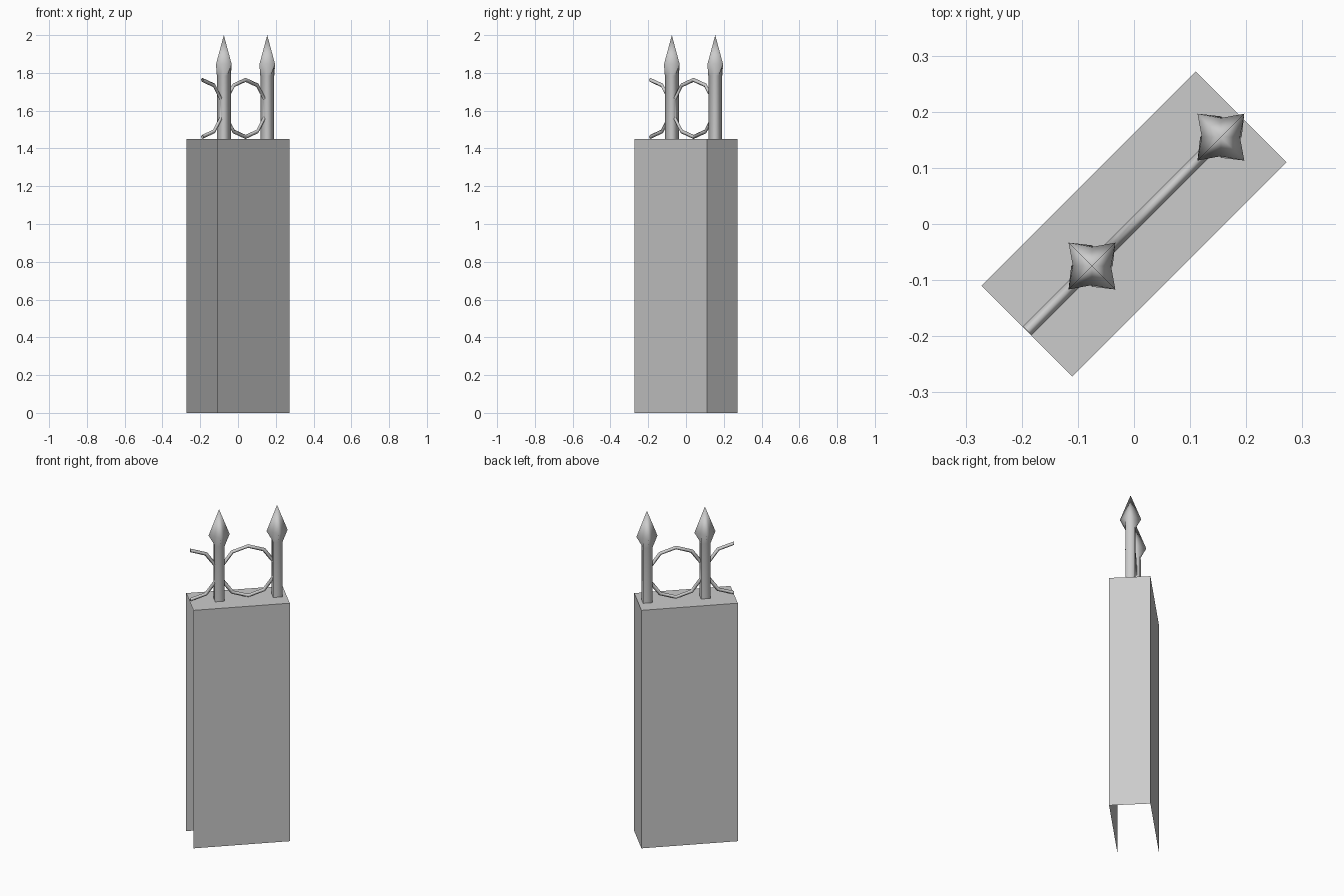
import bpy, bmesh
from math import sin, cos, pi

if "Cube" in bpy.data.objects:
    bpy.data.objects.remove(bpy.data.objects["Cube"])

TURN = pi / 4            # whole piece runs along the x=y diagonal
TOP = 1.45               # wall height
L, W = 0.27, 0.1145      # wall half length and half width
PITCH = 0.325            # spacing of the railings
POSTS = (-0.106, 0.219)


def finish(name, bm, smooth=False, fix=True):
    if fix:
        bmesh.ops.recalc_face_normals(bm, faces=bm.faces)
    me = bpy.data.meshes.new(name)
    bm.to_mesh(me)
    bm.free()
    for p in me.polygons:
        p.use_smooth = smooth
    ob = bpy.data.objects.new(name, me)
    ob.rotation_euler.z = TURN
    bpy.context.collection.objects.link(ob)
    return ob


def loft(bm, loops, closed=False):
    rings = [[bm.verts.new(p) for p in lp] for lp in loops]
    n = len(rings[0])
    pairs = list(zip(rings, rings[1:]))
    if closed:
        pairs.append((rings[-1], rings[0]))
    for a, b in pairs:
        for i in range(n):
            j = (i + 1) % n
            bm.faces.new((a[i], a[j], b[j], b[i]))
    return rings


# Wall block: hollow, open underneath and at the end that joins the next piece
bm = bmesh.new()
bmesh.ops.create_cube(bm, size=1)
for v in bm.verts:
    v.co = (v.co.x * 2 * L, v.co.y * 2 * W, (v.co.z + 0.5) * TOP)
bm.normal_update()
bmesh.ops.delete(bm, geom=[f for f in bm.faces
                           if f.normal.z < -0.5 or f.normal.x < -0.5],
                 context='FACES_ONLY')
finish("wall", bm, fix=False)


# Railing post: square bar flaring into a four-cornered spearhead
def section(x, z, side, corner):
    # 8 points: even ones face along/across the wall, odd ones are bar corners
    return [(x + r * cos(k * pi / 4), r * sin(k * pi / 4), z)
            for k in range(8) for r in [corner if k % 2 else side]]


for n, x in enumerate(POSTS):
    bm = bmesh.new()
    rings = loft(bm, [section(x, TOP, 0.026, 0.037),
                      section(x, 1.785, 0.026, 0.037),
                      section(x, 1.845, 0.059, 0.034)])
    tip = bm.verts.new((x, 0, 2.0))
    r = rings[-1]
    for i in range(8):
        bm.faces.new((r[i], r[(i + 1) % 8], tip))
    finish(f"spear_post_{n + 1}", bm, smooth=True)


# Ten-sided hoops between posts; the outer one is cut in half at the wall end
def hoop(name, cx, steps, closed):
    bm = bmesh.new()
    loops = []
    for k in range(steps):
        a = k * pi / 5
        loops.append([(cx + (0.151 + 0.011 * cos(q)) * sin(a), 0.011 * sin(q),
                       1.612 + (0.151 + 0.011 * cos(q)) * cos(a))
                      for q in (0, pi / 2, pi, 3 * pi / 2)])
    loft(bm, loops, closed)
    finish(name, bm, smooth=True)


mid = sum(POSTS) / 2
hoop("hoop", mid, 10, True)
hoop("half_hoop", mid - PITCH, 6, False)
